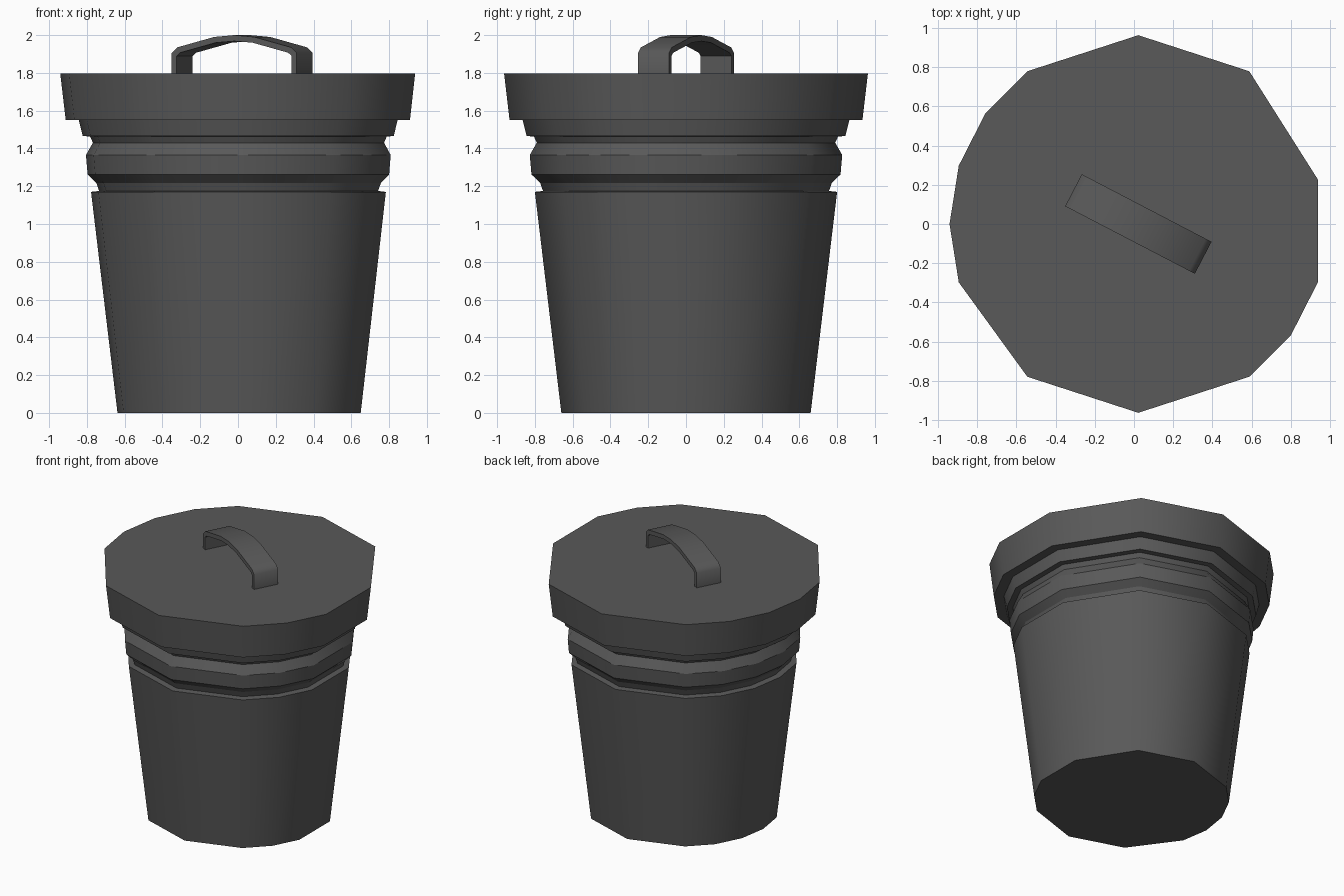
import bpy, bmesh
from math import cos, sin, radians

if "Cube" in bpy.data.objects:
    bpy.data.objects.remove(bpy.data.objects["Cube"])

CX = 0.022
# uneven side corners, in degrees
ANGLES = [-162, -126, -90, -54, -36, -18, 13.8, 54, 90, 126, 144, 162, 180]

grey = bpy.data.materials.new("dark_grey")
grey.diffuse_color = (0.1, 0.1, 0.1, 1)
grey.use_nodes = True
grey.node_tree.nodes["Principled BSDF"].inputs["Base Color"].default_value = grey.diffuse_color


def finish(bm, name):
    bmesh.ops.recalc_face_normals(bm, faces=bm.faces[:])
    me = bpy.data.meshes.new(name)
    bm.to_mesh(me)
    bm.free()
    me.materials.append(grey)
    ob = bpy.data.objects.new(name, me)
    bpy.context.collection.objects.link(ob)
    return ob


def corner(r, a):
    x = r * cos(radians(a))
    y = r * sin(radians(a))
    if abs(a - 13.8) < 0.1:  # this corner lies flush with its neighbour
        x, y = r * 0.951, r * 0.236
    return x + CX, y


def loft(name, profile, cap_start=False, cap_end=False):
    """Stack of rings, smooth around the sides and sharp along each ring."""
    bm = bmesh.new()
    rings = [[bm.verts.new((*corner(r, a), z)) for a in ANGLES] for r, z in profile]
    n = len(ANGLES)
    for lo, hi in zip(rings, rings[1:]):
        for i in range(n):
            j = (i + 1) % n
            bm.faces.new((lo[i], lo[j], hi[j], hi[i])).smooth = True
    if cap_start:
        bm.faces.new(rings[0][::-1])
    if cap_end:
        bm.faces.new(rings[-1])
    for ring in rings:
        for i in range(n):
            bm.edges.get((ring[i], ring[(i + 1) % n])).smooth = False
    return finish(bm, name)


# Tapered bin body with grooved collar
loft("bin_body", [(0.66, 0), (0.80, 1.17), (0.757, 1.175), (0.772, 1.217),
                  (0.818, 1.262), (0.827, 1.365), (0.79, 1.43), (0.805, 1.463),
                  (0.844, 1.466), (0.865, 1.55)], cap_start=True)

# Lid with underside rim
loft("lid", [(0.865, 1.55), (0.934, 1.55), (0.963, 1.796)], cap_end=True)

# Strap handle: mirrored half profile swept across its width
outer = [(0.373, 1.78), (0.373, 1.905), (0.34, 1.935), (0.12, 1.99), (0, 2.0)]
inner = [(0.343, 1.78), (0.343, 1.89), (0.322, 1.907), (0.11, 1.96), (0, 1.968)]


def mirrored(half):
    return half + [(-u, z) for u, z in half[-2::-1]]


bm = bmesh.new()
W = 0.092
tilt = radians(-27.5)


def strap_vert(u, v, z):
    return bm.verts.new((CX + u * cos(tilt) - v * sin(tilt),
                         u * sin(tilt) + v * cos(tilt), z))


loops = []
for o, i in zip(mirrored(outer), mirrored(inner)):
    loops.append([strap_vert(o[0], -W, o[1]), strap_vert(o[0], W, o[1]),
                  strap_vert(i[0], W, i[1]), strap_vert(i[0], -W, i[1])])
for a, b in zip(loops, loops[1:]):
    for k in range(4):
        m = (k + 1) % 4
        bm.faces.new((a[k], a[m], b[m], b[k]))
bm.faces.new(loops[0])
bm.faces.new(loops[-1])
handle = finish(bm, "handle")
bpy.context.view_layer.objects.active = handle
handle.select_set(True)
bpy.ops.object.shade_smooth_by_angle(angle=radians(50))
